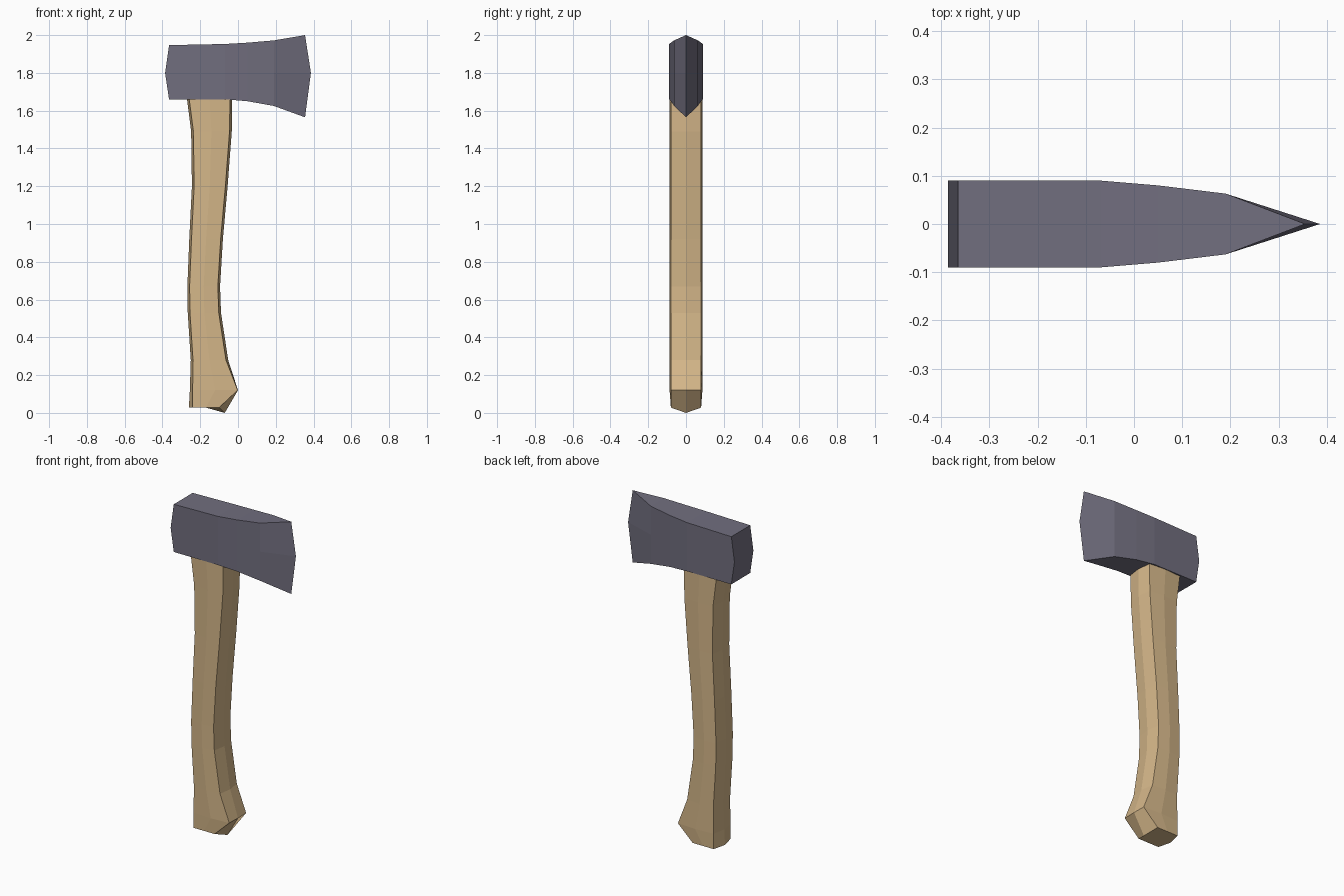
import bpy
import bmesh

cube = bpy.data.objects.get("Cube")
if cube:
    bpy.data.objects.remove(cube, do_unlink=True)


def material(name, color):
    mat = bpy.data.materials.new(name)
    mat.use_nodes = True
    mat.diffuse_color = (*color, 1)
    mat.node_tree.nodes["Principled BSDF"].inputs["Base Color"].default_value = (*color, 1)
    return mat


def loft(name, rings, mat):
    """Skin a list of equal-length closed rings and cap both ends."""
    bm = bmesh.new()
    loops = [[bm.verts.new(p) for p in ring] for ring in rings]
    for a, b in zip(loops, loops[1:]):
        for i in range(len(a)):
            j = (i + 1) % len(a)
            bm.faces.new((a[i], a[j], b[j], b[i]))
    bm.faces.new(loops[0])
    bm.faces.new(loops[-1])
    bmesh.ops.remove_doubles(bm, verts=bm.verts, dist=0.0005)
    bmesh.ops.recalc_face_normals(bm, faces=bm.faces)
    mesh = bpy.data.meshes.new(name)
    bm.to_mesh(mesh)
    bm.free()
    mesh.materials.append(mat)
    obj = bpy.data.objects.new(name, mesh)
    bpy.context.collection.objects.link(obj)
    return obj


steel = material("dark steel", (0.165, 0.157, 0.21))
wood = material("pale wood", (0.66, 0.47, 0.25))


# Handle: box section whose four sides bow out slightly
def handle_ring(z, back, front, back_bow=0.012, front_bow=0.012, drop=0.0):
    y, side = 0.08, 0.087 if z > 0.1 else 0.08
    xb, xf = back + back_bow, front - front_bow
    xm = (xb + xf) / 2
    return [(xb, -y, z), (xm, -side, z), (xf, -y, z), (front, 0, z - drop),
            (xf, y, z), (xm, side, z), (xb, y, z), (back, 0, z)]


handle_rings = [
    handle_ring(0.028, -0.26, -0.07, 0.02, 0.03, 0.028),
    handle_ring(0.12, -0.255, 0.0, 0.015, 0.002),
    handle_ring(0.28, -0.25, -0.052),
    handle_ring(0.53, -0.266, -0.09),
    handle_ring(0.67, -0.268, -0.095),
    handle_ring(0.92, -0.258, -0.08),
    handle_ring(1.20, -0.244, -0.055),
    handle_ring(1.49, -0.248, -0.033),
    handle_ring(1.70, -0.275, -0.03),
]
loft("handle", handle_rings, wood)


# Head: tall sections from the poll to the cutting edge
def head_ring(x, half, low, high, bulge=0.0):
    mid = 1.8
    return [(x, -half, low), (x + bulge, -half, mid), (x, -half, high),
            (x, half, high), (x + bulge, half, mid), (x, half, low)]


head_rings = [
    head_ring(-0.365, 0.09, 1.66, 1.947, -0.021),
    head_ring(-0.07, 0.09, 1.66, 1.953),
    head_ring(0.05, 0.08, 1.65, 1.96),
    head_ring(0.19, 0.063, 1.625, 1.972),
    head_ring(0.355, 0.0, 1.565, 2.0, 0.031),
]
loft("axe_head", head_rings, steel)
